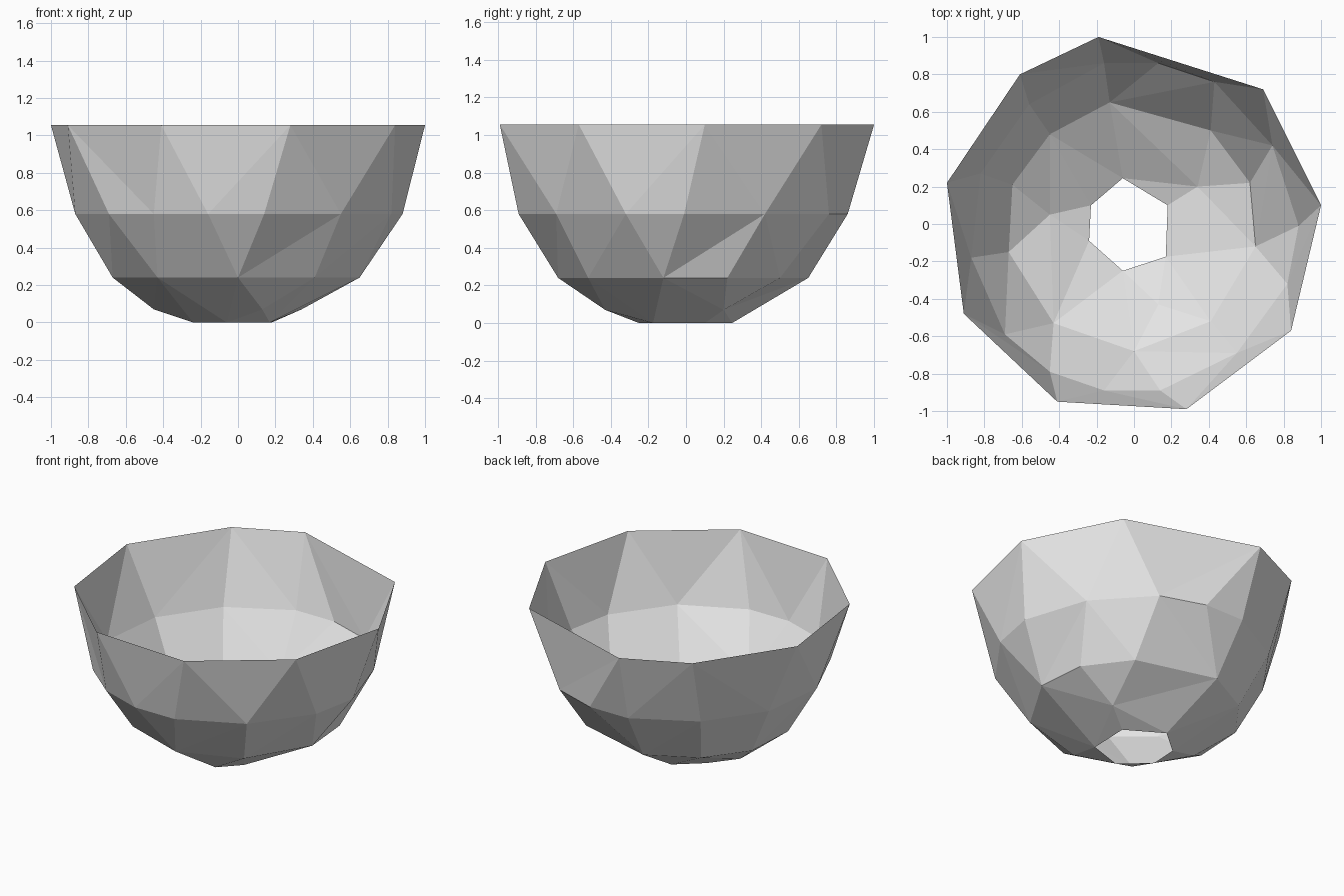
import bpy
import bmesh

if "Cube" in bpy.data.objects:
    bpy.data.objects.remove(bpy.data.objects["Cube"], do_unlink=True)


def make_material(name, color):
    mat = bpy.data.materials.new(name)
    mat.use_nodes = True
    mat.diffuse_color = color
    mat.node_tree.nodes["Principled BSDF"].inputs["Base Color"].default_value = color
    return mat


def add_ring(bm, z, points):
    """Add one level outline, counter-clockwise from the +x side."""
    return [bm.verts.new((x, y, z)) for x, y in points]


def stitch(bm, upper, lower, steps):
    """Join two closed rings with triangles; each letter says which ring advances."""
    i = j = 0
    for step in steps:
        u, l = upper[i % len(upper)], lower[j % len(lower)]
        if step == "u":
            i += 1
            bm.faces.new((l, upper[i % len(upper)], u))
        else:
            j += 1
            bm.faces.new((l, lower[j % len(lower)], u))


bm = bmesh.new()

# Faceted outlines from the open rim down to the base
rim = add_ring(bm, 1.055, [
    (1, .1), (.69, .72), (-.19, 1), (-.61, .8), (-1, .22),
    (-.91, -.48), (-.41, -.95), (.28, -.99), (.84, -.57)])
belly = add_ring(bm, .58, [
    (.88, -.01), (.74, .42), (.43, .76), (.13, .86), (-.16, .86),
    (-.56, .64), (-.82, .27), (-.87, -.18), (-.69, -.59), (-.45, -.79),
    (-.16, -.89), (.14, -.89), (.55, -.69), (.82, -.32)])
lower_wall = add_ring(bm, .24, [
    (.65, -.12), (.62, .22), (.41, .5), (-.13, .65), (-.45, .48),
    (-.65, .21), (-.67, -.15), (-.43, -.53), (0, -.68), (.41, -.52)])

# Base corners and the six-sided hole
east, west, south = add_ring(bm, .07, [(.34, .2), (-.45, .05), (.13, -.43)])
hole = add_ring(bm, 0, [
    (.18, .1), (-.06, .245), (-.23, .1), (-.24, -.09), (-.06, -.25), (.17, -.175)])
base = [hole[5], east, hole[1], hole[2], west, hole[3], hole[4], south]

# Walls
stitch(bm, rim, belly, "lulullullulullulullulul")
stitch(bm, belly, lower_wall, "ulluluuululululuuluululu")
stitch(bm, lower_wall, base, "luuululluuullululu")

# Small facets between the base corners and the hole
for corner, a, b in ((east, 5, 0), (east, 0, 1), (west, 2, 3), (south, 4, 5)):
    bm.faces.new((corner, hole[a], hole[b]))

bmesh.ops.recalc_face_normals(bm, faces=bm.faces)
mesh = bpy.data.meshes.new("bowl")
bm.to_mesh(mesh)
bm.free()
mesh.materials.append(make_material("light_grey", (.8, .8, .8, 1)))

bowl = bpy.data.objects.new("bowl", mesh)
bpy.context.collection.objects.link(bowl)
